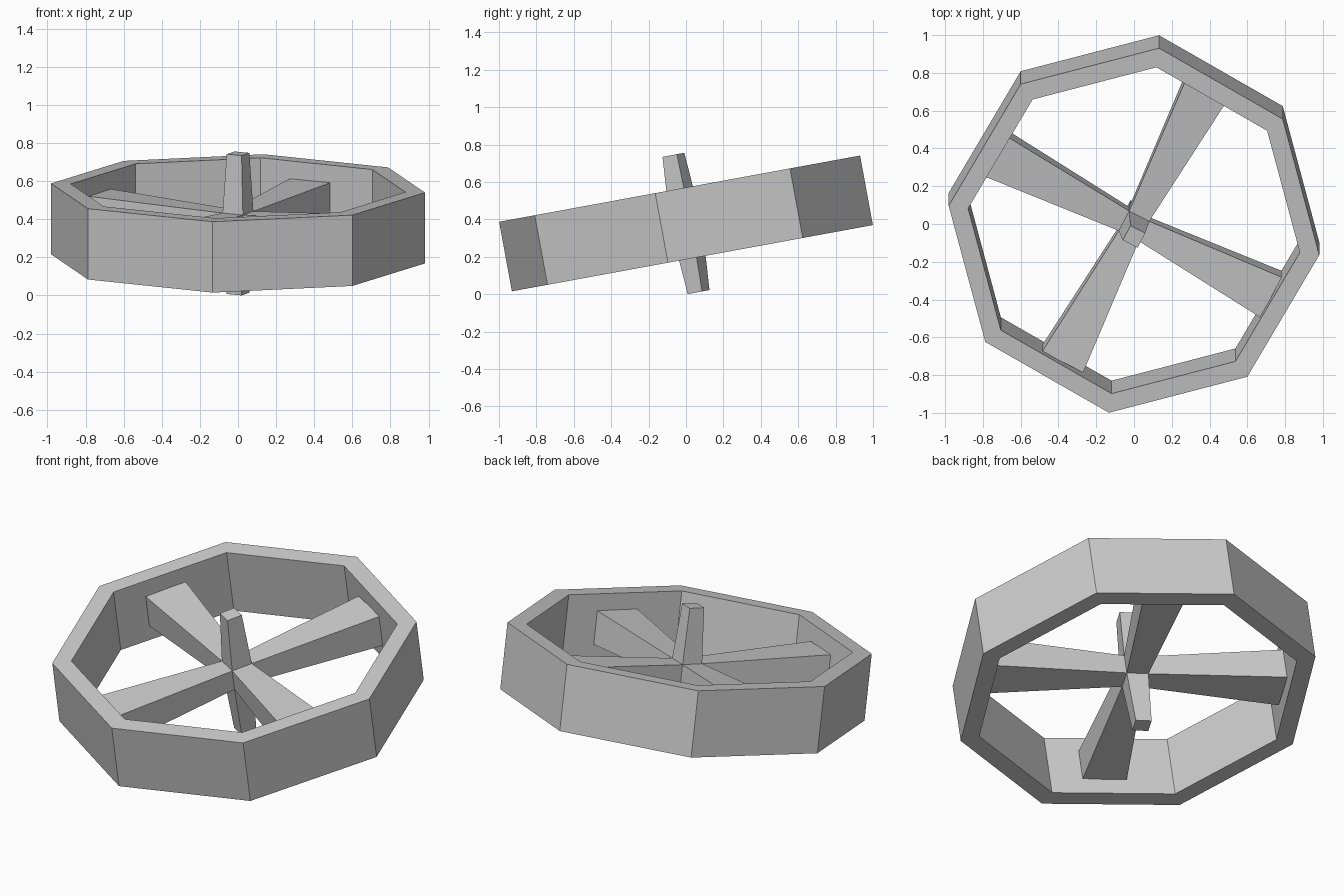
import bpy, bmesh
from math import radians, cos, sin, pi
from mathutils import Matrix, Vector

if "Cube" in bpy.data.objects:
    bpy.data.objects.remove(bpy.data.objects["Cube"])

# Whole wheel leans about x and sits with its lowest point on the ground
PLACE = Matrix.Translation((0, 0, 0.378)) @ Matrix.Rotation(radians(10.4), 4, 'X')
RIM_TURN, SPOKE_TURN = -7.7, 62.5
HUB = 0.06


def add_object(name, bm, matrix):
    bmesh.ops.recalc_face_normals(bm, faces=bm.faces[:])
    mesh = bpy.data.meshes.new(name)
    bm.to_mesh(mesh)
    bm.free()
    ob = bpy.data.objects.new(name, mesh)
    ob.matrix_world = matrix
    bpy.context.collection.objects.link(ob)
    return ob


def ring(name, outer, inner, half_height, sides=8):
    """Faceted ring: a rectangular section swept round z."""
    bm = bmesh.new()
    section = [(outer, -half_height), (outer, half_height),
               (inner, half_height), (inner, -half_height)]
    loops = []
    for i in range(sides):
        a = 2 * pi * i / sides
        loops.append([bm.verts.new((r * cos(a), r * sin(a), z)) for r, z in section])
    for i in range(sides):
        p, q = loops[i], loops[(i + 1) % sides]
        for j in range(4):
            k = (j + 1) % 4
            bm.faces.new((p[j], q[j], q[k], p[k]))
    return add_object(name, bm, PLACE @ Matrix.Rotation(radians(RIM_TURN), 4, 'Z'))


def arm(name, length, half_w, half_t, turn):
    """Tapered bar along local x, starting on one side of the hub cube."""
    bm = bmesh.new()
    bmesh.ops.create_cube(bm, size=2)
    for v in bm.verts:
        if v.co.x > 0:
            v.co = Vector((length, v.co.y * half_w, v.co.z * half_t))
        else:
            v.co = Vector((HUB, v.co.y * HUB, v.co.z * HUB))
    return add_object(name, bm, PLACE @ Matrix.Rotation(radians(SPOKE_TURN), 4, 'Z') @ turn)


# Octagonal rim
ring("rim", 0.99, 0.886, 0.189)

# Hub core
core = bmesh.new()
bmesh.ops.create_cube(core, size=2 * HUB)
add_object("hub", core, PLACE @ Matrix.Rotation(radians(SPOKE_TURN), 4, 'Z'))

# Four spokes that widen toward the rim
for i in range(4):
    arm(f"spoke_{i + 1}", 0.818, 0.122, 0.095, Matrix.Rotation(i * pi / 2, 4, 'Z'))

# Axle stubs that narrow toward their tips
for name, s in (("axle_top", -1), ("axle_bottom", 1)):
    arm(name, 0.373, 0.044, 0.044, Matrix.Rotation(s * pi / 2, 4, 'Y'))
